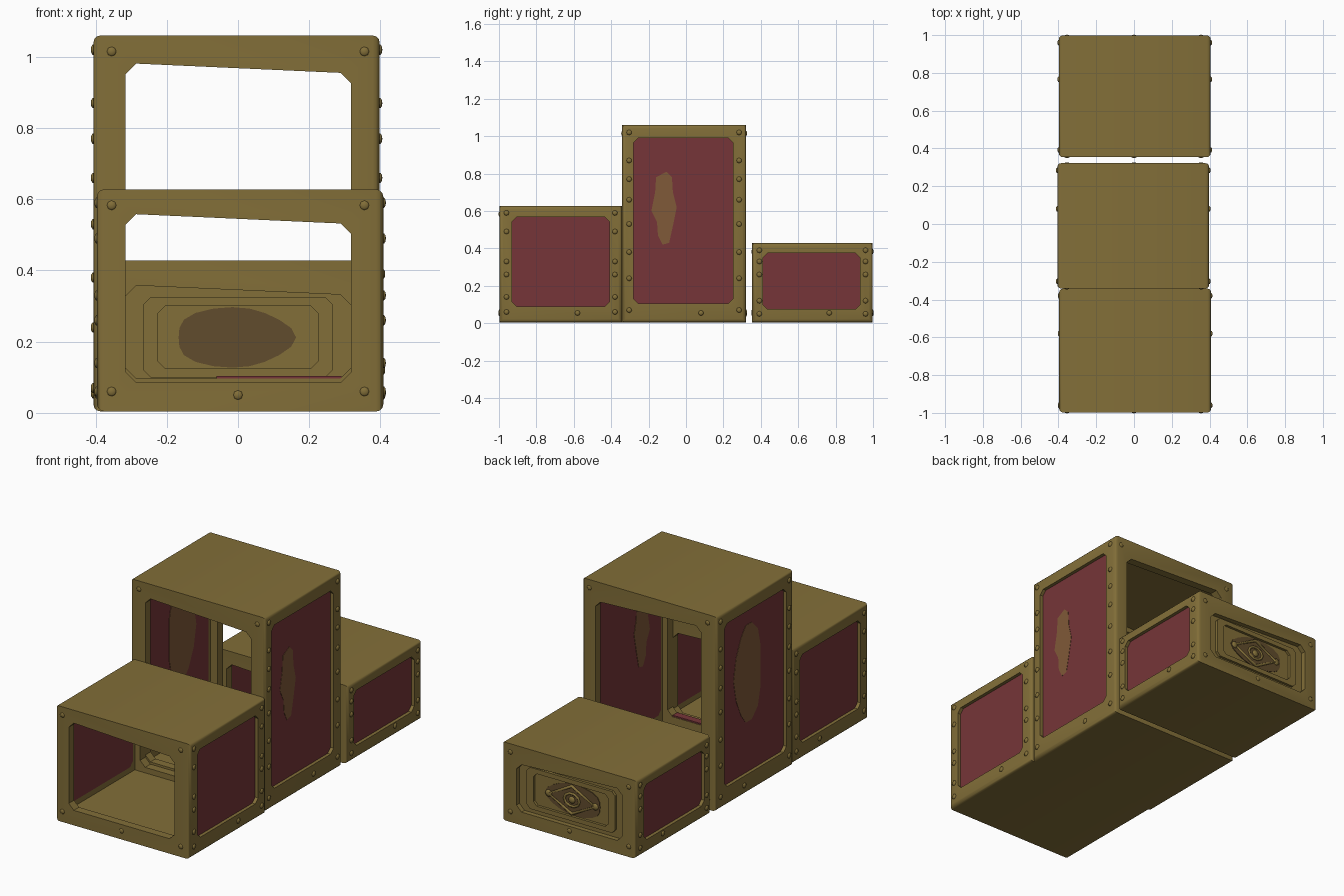
import bpy, bmesh, math
from mathutils import Vector, Matrix

old = bpy.data.objects.get("Cube")
if old:
    bpy.data.objects.remove(old, do_unlink=True)


def material(name, rgb):
    m = bpy.data.materials.new(name)
    m.use_nodes = True
    m.diffuse_color = (*rgb, 1)
    bsdf = m.node_tree.nodes["Principled BSDF"]
    bsdf.inputs["Base Color"].default_value = (*rgb, 1)
    bsdf.inputs["Roughness"].default_value = 0.7
    return m


BRASS = material("old brass", (0.225, 0.158, 0.040))
RED = material("dark red", (0.18, 0.036, 0.040))
BROWN = material("worn brown", (0.215, 0.10, 0.04))
BRONZE = material("dark bronze", (0.12, 0.072, 0.026))


def finish(name, bm, mat):
    bmesh.ops.recalc_face_normals(bm, faces=bm.faces)
    me = bpy.data.meshes.new(name)
    bm.to_mesh(me)
    bm.free()
    ob = bpy.data.objects.new(name, me)
    bpy.context.collection.objects.link(ob)
    me.materials.append(mat)
    return ob


def smooth(ob, angle=40):
    bpy.ops.object.select_all(action='DESELECT')
    ob.select_set(True)
    bpy.context.view_layer.objects.active = ob
    bpy.ops.object.shade_smooth_by_angle(angle=math.radians(angle))


def box(name, lo, hi, mat, bevel=0):
    """Box whose edges along y and z can be rounded."""
    bm = bmesh.new()
    bmesh.ops.create_cube(bm, size=1)
    for v in bm.verts:
        v.co = [l + (h - l) * (c + 0.5) for l, h, c in zip(lo, hi, v.co)]
    if bevel:
        edges = [e for e in bm.edges
                 if abs(e.verts[0].co.x - e.verts[1].co.x) < 0.001]
        bmesh.ops.bevel(bm, geom=edges, offset=bevel, segments=3,
                        profile=0.5, affect='EDGES')
    return finish(name, bm, mat)


def prism(name, points, axis, a, b, mat):
    """Outline (u, z) pushed along x or y from a to b."""
    bm = bmesh.new()
    place = (lambda u, z: (a, u, z)) if axis == 'x' else (lambda u, z: (u, a, z))
    face = bm.faces.new([bm.verts.new(place(u, z)) for u, z in points])
    ext = bmesh.ops.extrude_face_region(bm, geom=[face])
    step = Vector((b - a, 0, 0)) if axis == 'x' else Vector((0, b - a, 0))
    bmesh.ops.translate(bm, vec=step, verts=[
        v for v in ext["geom"] if isinstance(v, bmesh.types.BMVert)])
    return finish(name, bm, mat)


def cut_rect(u0, u1, z0, z1, c=0.03, tilt=0.0):
    """Rectangle with clipped corners; tilt slopes its upper edge."""
    return [(u0 + c, z0), (u1 - c, z0), (u1, z0 + c), (u1, z1 - c - tilt),
            (u1 - c, z1 - tilt), (u0 + c, z1 + tilt), (u0, z1 - c + tilt),
            (u0, z0 + c)]


def blob(u, z, ru, rz, n=14, wobble=0.0):
    return [(u + ru * math.cos(t) * (1 + wobble * math.cos(3 * t)),
             z + rz * math.sin(t)) for t in
            (2 * math.pi * i / n for i in range(n))]


def carve(ob, cutters):
    for c in cutters:
        c.hide_render = True
        mod = ob.modifiers.new("cut", 'BOOLEAN')
        mod.operation = 'DIFFERENCE'
        mod.solver = 'EXACT'
        mod.object = c
    deps = bpy.context.evaluated_depsgraph_get()
    me = bpy.data.meshes.new_from_object(ob.evaluated_get(deps))
    ob.modifiers.clear()
    ob.data = me
    for c in cutters:
        bpy.data.objects.remove(c, do_unlink=True)


def rivets(name, spots, r=0.015):
    """Flattened domes at (position, outward normal)."""
    bm = bmesh.new()
    for pos, normal in spots:
        turn = Vector(normal).to_track_quat('Z', 'Y').to_matrix().to_4x4()
        bmesh.ops.create_uvsphere(
            bm, u_segments=8, v_segments=5, radius=r,
            matrix=Matrix.Translation(pos) @ turn @ Matrix.Diagonal((1, 1, 0.5, 1)))
    smooth(finish(name, bm, BRASS), 60)


W, WALL, SLAB, END = 0.402, 0.048, 0.055, 0.045


def case(name, cx, y0, y1, top, side, z_side, z_end, heights):
    """Hollow riveted box, open front and back, with red side panels."""
    # Frame shell
    shell = box(name + "_frame", (cx - W, y0, 0.004), (cx + W, y1, top), BRASS, 0.02)
    cavity = box("cavity", (cx - W + WALL, y0 + END, SLAB),
                 (cx + W - WALL, y1 - END, top - SLAB), BRASS)
    ends = prism("ends", cut_rect(-0.316, 0.318, *z_end, tilt=0.013), 'y',
                 y0 - 0.1, y1 + 0.1, BRASS)
    sides = prism("sides", cut_rect(*side, *z_side, c=0.024), 'x', -0.6, 0.6, BRASS)
    carve(shell, [cavity, ends, sides])
    smooth(shell)
    # Side panels
    u0, u1 = side
    z0, z1 = z_side
    for label, s in (("left", 1), ("right", -1)):
        prism(f"{name}_{label}_panel",
              cut_rect(u0 - 0.004, u1 + 0.004, z0 - 0.004, z1 + 0.004, c=0.024),
              'x', cx + s * 0.352, cx + s * 0.384, RED)
    # Rivets on posts, sills and end frames
    spots = []
    for s in (1, -1):
        x = cx + s * W
        for z in heights:
            for y in (y0 + 0.038, y1 - 0.038):
                spots.append(((x, y, z), (s, 0, 0)))
        spots.append(((x, (y0 + y1) / 2 + 0.09, 0.055), (s, 0, 0)))
        for z in (0.06, top - 0.045):
            spots += [((s * 0.355, y0 + 0.003, z), (0, -1, 0)),
                      ((s * 0.355, y1 - 0.003, z), (0, 1, 0))]
    spots += [((0, y0 + 0.003, 0.05), (0, -1, 0)), ((0, y1 - 0.003, 0.05), (0, 1, 0))]
    rivets(name + "_rivets", spots)


case("front_box", 0.006, -0.998, -0.342, 0.628, (-0.93, -0.41), (0.09, 0.568),
     (0.085, 0.545), (0.06, 0.14, 0.26, 0.33, 0.49, 0.59))
case("tall_box", -0.004, -0.342, 0.322, 1.06, (-0.28, 0.25), (0.105, 0.99),
     (0.097, 0.968), (0.07, 0.24, 0.38, 0.53, 0.66, 0.77, 0.87, 1.02))
case("back_box", 0.004, 0.354, 0.998, 0.428, (0.412, 0.93), (0.075, 0.375),
     (0.075, 0.345), (0.05, 0.12, 0.26, 0.33, 0.39))

# Red strip on the sill of the tall box
box("sill_strip", (-0.06, -0.34, 0.096), (0.29, -0.30, 0.104), RED)

# Worn patches on the tall side panels, showing inside and out
prism("left_worn_patch",
      [(-0.16, 0.78), (-0.105, 0.81), (-0.075, 0.78), (-0.07, 0.7), (-0.05, 0.62),
       (-0.07, 0.52), (-0.09, 0.43), (-0.125, 0.42), (-0.15, 0.47), (-0.155, 0.54),
       (-0.185, 0.6), (-0.165, 0.7)], 'x', 0.346, 0.3815, BROWN)
prism("right_worn_patch", blob(0.02, 0.64, 0.115, 0.27, wobble=0.12),
      'x', -0.354, -0.3895, BROWN)

# Back plate with stepped rim and oval field
prism("back_plate", cut_rect(-0.325, 0.325, 0.07, 0.362), 'y', 0.958, 0.972, BRASS)
rim = prism("back_plate_rim", cut_rect(-0.265, 0.265, 0.10, 0.325, 0.02),
            'y', 0.95, 0.986, BRASS)
carve(rim, [prism("rim_hole", cut_rect(-0.225, 0.225, 0.125, 0.30, 0.02),
                  'y', 0.9, 1.1, BRASS)])
prism("oval_field", blob(-0.015, 0.212, 0.165, 0.085, n=20, wobble=0.08),
      'y', 0.954, 0.976, BRONZE)


# Raised diamond ornament
def tube(name, points, radius, y):
    cu = bpy.data.curves.new(name, 'CURVE')
    cu.dimensions = '3D'
    cu.bevel_depth = radius
    cu.bevel_resolution = 1
    sp = cu.splines.new('POLY')
    sp.points.add(len(points) - 1)
    for p, (x, z) in zip(sp.points, points):
        p.co = (x, y, z, 1)
    sp.use_cyclic_u = True
    cu.materials.append(BRASS)
    ob = bpy.data.objects.new(name, cu)
    bpy.context.collection.objects.link(ob)


tube("outer_diamond", blob(0, 0.21, 0.14, 0.075, n=4), 0.009, 0.977)
tube("inner_ring", blob(0, 0.21, 0.045, 0.035, n=10), 0.007, 0.977)
rivets("ornament_studs", [((x, 0.976, 0.21), (0, 1, 0)) for x in (-0.14, 0, 0.14)], 0.02)
